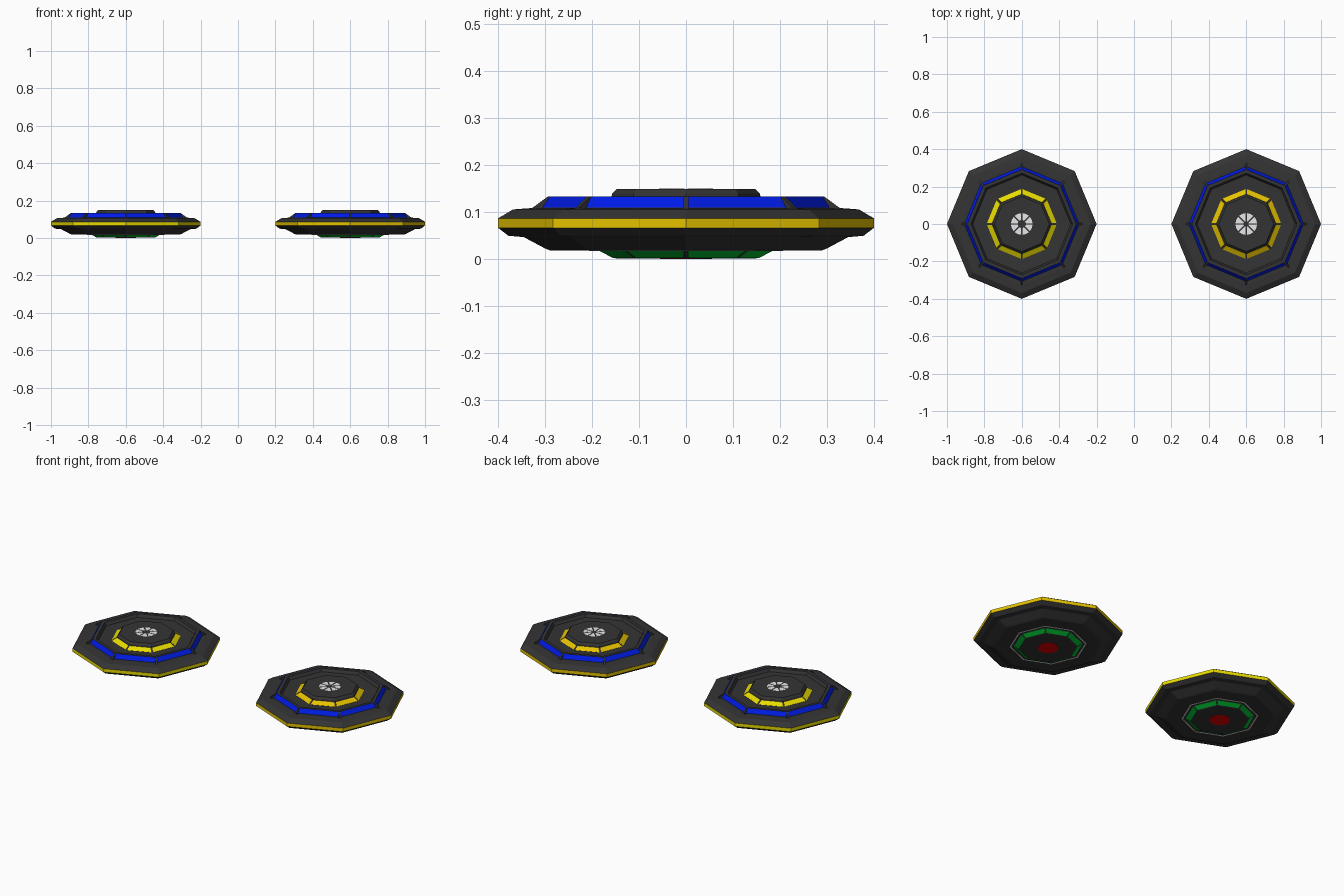
import bpy, bmesh, math
from mathutils import Vector

if "Cube" in bpy.data.objects:
    bpy.data.objects.remove(bpy.data.objects["Cube"])


def material(name, rgb):
    m = bpy.data.materials.new(name)
    m.diffuse_color = (*rgb, 1)
    m.use_nodes = True
    m.node_tree.nodes["Principled BSDF"].inputs["Base Color"].default_value = m.diffuse_color
    return m


DARK = material("dark hull", (0.034, 0.034, 0.034))
YELLOW = material("bright yellow", (0.82, 0.72, 0.0))
GOLD = material("gold yellow", (0.78, 0.54, 0.0))
BLUE = material("blue", (0.0, 0.012, 0.85))
GREEN = material("green", (0.0, 0.50, 0.03))
RED = material("red", (0.75, 0.0, 0.0))
WHITE = material("white", (0.85, 0.85, 0.85))

SIDES = 8


def finish(bm, name, x, mats):
    bmesh.ops.recalc_face_normals(bm, faces=bm.faces)
    me = bpy.data.meshes.new(name)
    bm.to_mesh(me)
    bm.free()
    for m in mats:
        me.materials.append(m)
    ob = bpy.data.objects.new(name, me)
    ob.location.x = x
    bpy.context.collection.objects.link(ob)
    return ob


def polar(r, a, z):
    return Vector((r * math.cos(a), r * math.sin(a), z))


def lathe(bm, profile, n=SIDES, loop=False):
    """Spin a profile of (radius, height); cap the ends or close the loop."""
    rings = [[bm.verts.new(polar(r, 2 * math.pi * k / n, z)) for k in range(n)]
             for r, z in profile]
    pairs = list(zip(rings, rings[1:]))
    if loop:
        pairs.append((rings[-1], rings[0]))
    else:
        bm.faces.new(rings[0])
        bm.faces.new(rings[-1])
    for lo, hi in pairs:
        for k in range(n):
            j = (k + 1) % n
            bm.faces.new((lo[k], lo[j], hi[j], hi[k]))


def prism(bm, base, offset):
    """Thin plate from a polygon and an offset vector."""
    a = [bm.verts.new(p) for p in base]
    b = [bm.verts.new(p + offset) for p in base]
    bm.faces.new(a)
    bm.faces.new(b)
    for i in range(len(a)):
        j = (i + 1) % len(a)
        bm.faces.new((a[i], a[j], b[j], b[i]))


def panels(name, x, p0, p1, gap, mat):
    """One inset plate on each of the eight sloped sides."""
    bm = bmesh.new()
    for k in range(SIDES):
        a, b = 2 * math.pi * k / SIDES, 2 * math.pi * (k + 1) / SIDES
        l0, r0 = polar(p0[0], a, p0[1]), polar(p0[0], b, p0[1])
        l1, r1 = polar(p1[0], a, p1[1]), polar(p1[0], b, p1[1])
        along = (r0 - l0).normalized() * gap
        l0, l1, r0, r1 = l0 + along, l1 + along, r0 - along, r1 - along
        nrm = (r0 - l0).cross(l1 - l0).normalized()
        if nrm.dot(polar(1, (a + b) / 2, 0)) < 0:
            nrm.negate()
        q = [l0.lerp(l1, 0.03), r0.lerp(r1, 0.03), r0.lerp(r1, 0.97), l0.lerp(l1, 0.97)]
        prism(bm, [v - nrm * 0.001 for v in q], nrm * 0.0025)
    finish(bm, name, x, [mat])


def posts(name, x, width):
    """Dark wedge between the blue windows at every corner."""
    bm = bmesh.new()
    for k in range(SIDES):
        a = 2 * math.pi * k / SIDES
        side = polar(width / 2, a + math.pi / 2, 0)
        base = [polar(r, a, z) - side for r, z in
                ((.328, .1085), (.294, .1335), (.280, .1335), (.295, .1085))]
        prism(bm, base, side * 2)
    finish(bm, name, x, [DARK])


def emblem(name, x, r0, r1, gap):
    """Eight white wedges in the middle of the top."""
    bm = bmesh.new()
    for k in range(SIDES):
        a, b = 2 * math.pi * k / SIDES, 2 * math.pi * (k + 1) / SIDES
        m = (a + b) / 2
        g0, g1 = gap / r0, gap / r1
        base = [polar(r0, a + g0, 0.1495), polar(r1, a + g1, 0.1495),
                polar(r1, m, 0.1495), polar(r1, b - g1, 0.1495), polar(r0, b - g0, 0.1495)]
        prism(bm, base, Vector((0, 0, 0.0015)))
    finish(bm, name, x, [WHITE])


HULL = [(.150, .002), (.157, .004), (.185, .019), (.290, .019), (.300, .023),
        (.345, .047), (.378, .050), (.400, .067), (.400, .087), (.368, .106),
        (.328, .109), (.306, .109), (.290, .134), (.272, .134), (.262, .117),
        (.188, .114), (.159, .131), (.157, .140), (.147, .150)]


def saucer(side, x, trim, inner, gap):
    # stepped hull with a coloured rim band
    bm = bmesh.new()
    lathe(bm, HULL)
    bm.normal_update()
    for f in bm.faces:
        if abs(f.normal.z) < 0.1 and f.calc_center_median().xy.length > 0.36:
            f.material_index = 1
    finish(bm, side + "_hull", x, [DARK, trim])
    # lit panels on the three sloped rings
    panels(side + "_blue_windows", x, (.306, .109), (.290, .134), .003, BLUE)
    posts(side + "_window_posts", x, .010)
    panels(side + "_yellow_panels", x, (.188, .114), (.159, .131), .005, trim)
    panels(side + "_green_panels", x, (.185, .019), (.157, .004), .005, GREEN)
    # thin line around the green panels underneath
    bm = bmesh.new()
    lathe(bm, [(.199, .0175), (.206, .0175), (.206, .0195), (.199, .0195)], loop=True)
    finish(bm, side + "_underside_line", x, [WHITE])
    # red belly light
    bm = bmesh.new()
    lathe(bm, [(.055, 0), (.055, .004)], n=16)
    finish(bm, side + "_belly_light", x, [RED])
    emblem(side + "_top_vent", x, inner, .058, gap)


saucer("left", -0.6, YELLOW, .022, .0035)
saucer("right", 0.6, GOLD, .014, .004)
